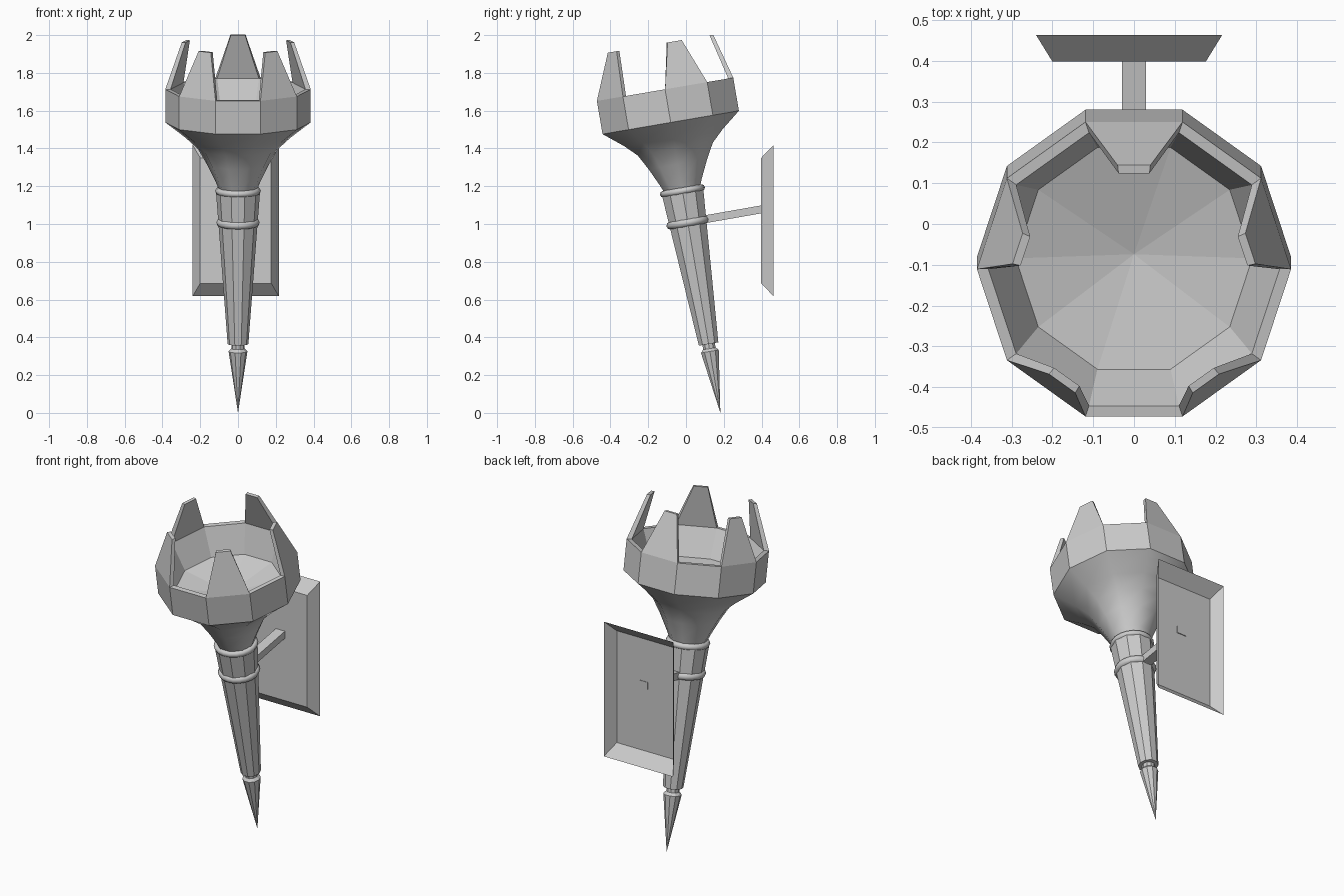
import bpy
from math import sin, cos, pi, radians
from mathutils import Matrix

if "Cube" in bpy.data.objects:
    bpy.data.objects.remove(bpy.data.objects["Cube"])

# The torch is built upright with its tip at the origin, then leaned forward
LEAN = Matrix.Translation((0, 0.182, 0)) @ Matrix.Rotation(radians(9.7), 4, 'X')


def add(name, verts, faces, matrix=LEAN, smooth=False):
    me = bpy.data.meshes.new(name)
    me.from_pydata(verts, [], faces)
    for p in me.polygons:
        p.use_smooth = smooth
    me.update()
    ob = bpy.data.objects.new(name, me)
    bpy.context.collection.objects.link(ob)
    ob.matrix_world = matrix
    return ob


def lathe(name, profile, n=10, smooth=False, closed=False):
    """Revolve (radius, height) points, listed bottom-outside first."""
    verts, rings, faces = [], [], []
    for r, s in profile:
        start = len(verts)
        if r == 0:
            verts.append((0, 0, s))
            rings.append([start] * n)
        else:
            verts += [(r * cos(2 * pi * k / n), r * sin(2 * pi * k / n), s) for k in range(n)]
            rings.append(list(range(start, start + n)))
    pairs = list(zip(rings, rings[1:])) + ([(rings[-1], rings[0])] if closed else [])
    for a, b in pairs:
        for k in range(n):
            j = (k + 1) % n
            faces.append(list(dict.fromkeys((a[k], a[j], b[j], b[k]))))
    return add(name, verts, faces, smooth=smooth)


def ring(name, radius, height, tube):
    pts = [(radius + tube * cos(pi * i / 4), height + tube * sin(pi * i / 4)) for i in range(8)]
    return lathe(name, pts, 20, True, True)


BOX = [(0, 3, 2, 1), (4, 5, 6, 7), (0, 1, 5, 4), (1, 2, 6, 5), (2, 3, 7, 6), (3, 0, 4, 7)]

# Pointed end, neck and tapered handle
lathe("end_spike", [(0, 0), (0.05, 0.33), (0.036, 0.345), (0, 0.345)])
lathe("spike_neck", [(0.035, 0.335), (0.035, 0.38)])
lathe("handle", [(0, 0.37), (0.055, 0.37), (0.116, 1.18), (0, 1.18)])
ring("lower_ring", 0.093, 1.022, 0.022)
ring("upper_ring", 0.103, 1.192, 0.018)

# Flared funnel (smooth) below the faceted bowl
lathe("funnel", [(0.095, 1.185), (0.118, 1.24), (0.165, 1.335), (0.212, 1.417),
                 (0.278, 1.478), (0.385, 1.56)], smooth=True)
lathe("bowl", [(0.385, 1.56), (0.385, 1.738), (0.357, 1.738), (0.29, 1.58), (0, 1.52)])

# Five crown points on every second facet, leaning inward
for i in range(5):
    mid = radians(90 + 72 * i)
    w = sin(radians(18))
    c = cos(radians(18))
    bottom = [(0.385 * c, -0.385 * w), (0.385 * c, 0.385 * w), (0.357 * c, 0.357 * w), (0.357 * c, -0.357 * w)]
    top = [(0.3, -0.04), (0.3, 0.04), (0.28, 0.038), (0.28, -0.038)]
    verts = [(x, y, 1.738) for x, y in bottom] + [(x, y, 1.98) for x, y in top]
    add(f"crown_point_{i + 1}", verts, BOX, LEAN @ Matrix.Rotation(mid, 4, 'Z'))

# Arm from the handle to the wall plate, sheared to end flush with the plate
verts = [(x, y, z + dz) for y, z in ((0.06, 1.018), (0.402, 1.078))
         for x, dz in ((-0.03, -0.021), (0.03, -0.021), (0.03, 0.021), (-0.03, 0.021))]
add("wall_arm", verts, BOX, Matrix())

# Wall plate: shallow bevelled tray, open at the back
verts = [(-0.012 + sx * hx, y, 1.018 + sz * hz)
         for hx, hz, y in ((0.188, 0.332, 0.398), (0.228, 0.4, 0.463))
         for sx, sz in ((-1, -1), (1, -1), (1, 1), (-1, 1))]
add("wall_plate", verts, [(0, 1, 2, 3)] + [(k, k + 4, (k + 1) % 4 + 4, (k + 1) % 4) for k in range(4)], Matrix())
